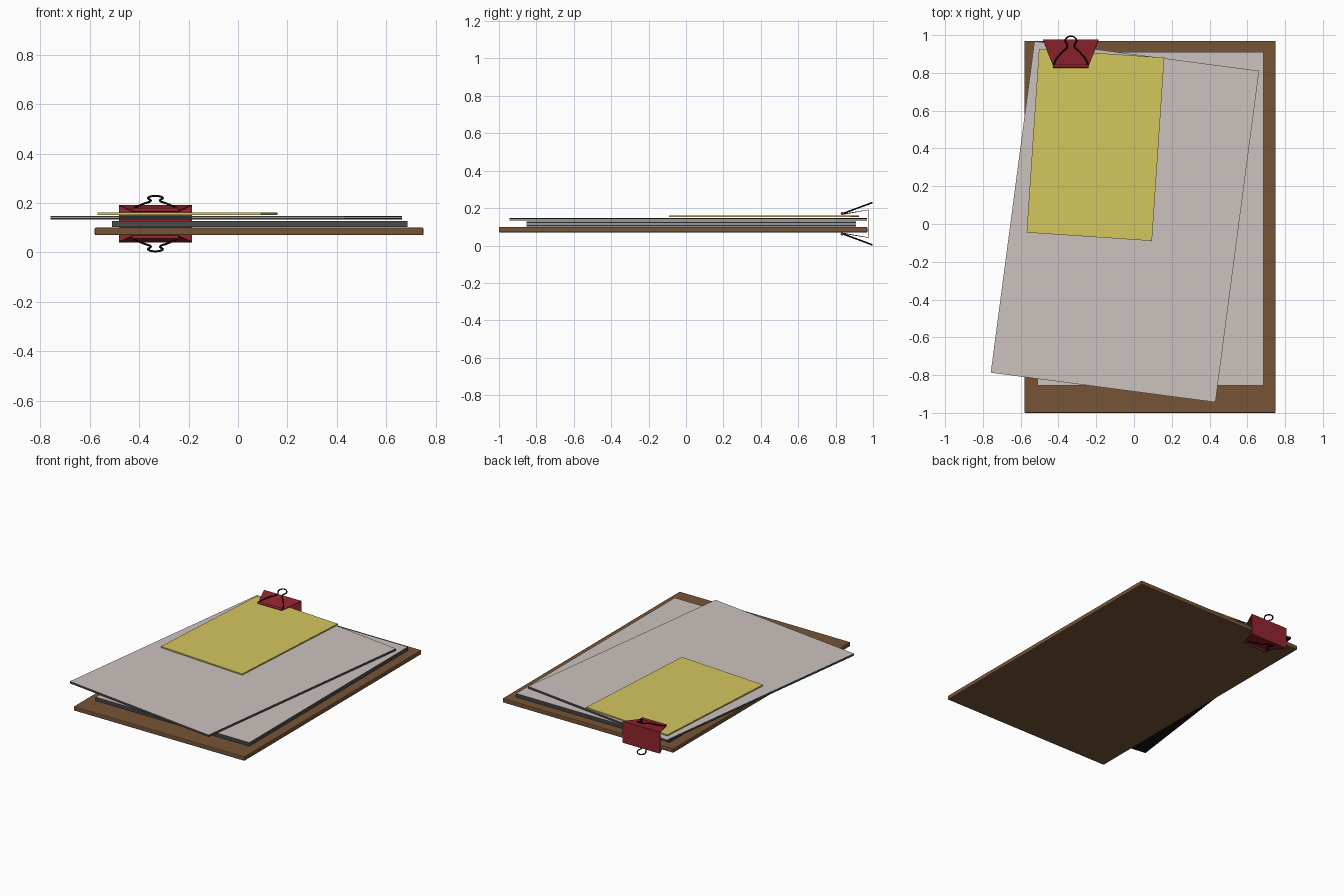
import bpy, bmesh, math
from mathutils import Matrix, Vector

cube = bpy.data.objects.get("Cube")
if cube:
    bpy.data.objects.remove(cube, do_unlink=True)


def material(name, rgb):
    mat = bpy.data.materials.new(name)
    mat.use_nodes = True
    color = (*rgb, 1)
    mat.diffuse_color = color
    mat.node_tree.nodes["Principled BSDF"].inputs["Base Color"].default_value = color
    return mat


wood = material("brown wood", (0.18, 0.09, 0.037))
paper = material("off-white paper", (0.60, 0.54, 0.51))
paper_edge = material("grey paper edge", (0.07, 0.07, 0.07))
paper_back = material("dark paper back", (0.006, 0.006, 0.006))
yellow = material("yellow note", (0.66, 0.57, 0.11))
red = material("red enamel", (0.29, 0.018, 0.028))
wire_black = material("black wire", (0.006, 0.006, 0.006))


def add_mesh(name, bm, mats):
    bmesh.ops.recalc_face_normals(bm, faces=bm.faces)
    mesh = bpy.data.meshes.new(name)
    bm.to_mesh(mesh)
    bm.free()
    obj = bpy.data.objects.new(name, mesh)
    bpy.context.collection.objects.link(obj)
    for mat in mats:
        mesh.materials.append(mat)
    return obj


def slab(name, center, size, z0, z1, mats, angle=0):
    """Flat box; with three materials they go on top, sides and underside."""
    bm = bmesh.new()
    bmesh.ops.create_cube(bm, size=1)
    bmesh.ops.scale(bm, vec=(*size, z1 - z0), verts=bm.verts)
    obj = add_mesh(name, bm, mats)
    obj.location = (*center, (z0 + z1) / 2)
    obj.rotation_euler.z = math.radians(angle)
    if len(mats) == 3:
        for face in obj.data.polygons:
            face.material_index = 1 - round(face.normal.z)
    return obj


# Backing board with softened edges
board = slab("board", (0.085, -0.015), (1.33, 1.97), 0.07, 0.1, [wood])
bevel = board.modifiers.new("soft edges", "BEVEL")
bevel.width = 0.005
bevel.segments = 2

# Straight stack of sheets, then the turned stack on top of it
sheet_mats = [paper, paper_edge, paper_back]
for i in range(3):
    z = 0.102 + i * 0.009
    slab(f"lower_sheet_{i + 1}", (0.088, 0.028), (1.196, 1.764), z, z + 0.008, sheet_mats)
for i in range(2):
    z = 0.133 + i * 0.0075
    slab(f"upper_sheet_{i + 1}", (-0.048, 0.012), (1.2, 1.77), z, z + 0.0065,
         sheet_mats, -7.5)

# Yellow note
slab("yellow_note", (-0.204, 0.418), (0.665, 0.973), 0.152, 0.161, [yellow], -3.85)

# Binder clip: bent steel body from a (y, z, half width) profile
CLIP_X = -0.334
MID_Z = 0.1165
JAW_Y, JAW_RISE = 0.835, 0.05
SPINE_Y, SPINE_RISE = 0.974, 0.074
bm = bmesh.new()
profile = [(JAW_Y, JAW_RISE, 0.094), (SPINE_Y, SPINE_RISE, 0.147),
           (SPINE_Y, -SPINE_RISE, 0.147), (JAW_Y, -JAW_RISE, 0.094)]
rows = [[bm.verts.new((CLIP_X + s * w, y, MID_Z + z)) for s in (-1, 1)]
        for y, z, w in profile]
for a, b in zip(rows, rows[1:]):
    bm.faces.new((a[0], a[1], b[1], b[0]))
body = add_mesh("clip_body", bm, [red])
solid = body.modifiers.new("steel thickness", "SOLIDIFY")
solid.thickness = 0.005
solid.offset = 0

# Wire handle outline: half width against distance along the handle
half_wire = [(0.084, 0.0), (0.088, 0.08), (0.05, 0.45), (0.019, 0.66),
             (0.021, 0.74), (0.03, 0.84), (0.022, 0.95)]
outline = [(-w, t) for w, t in half_wire] + [(0, 1)] + half_wire[::-1]

for side, label in ((1, "upper"), (-1, "lower")):
    # Rolled lip holding the wire
    bm = bmesh.new()
    bmesh.ops.create_cone(bm, cap_ends=True, segments=12, radius1=0.008,
                          radius2=0.008, depth=0.188,
                          matrix=Matrix.Rotation(math.pi / 2, 4, "Y"))
    lip = add_mesh(f"clip_{label}_lip", bm, [red])
    lip.location = (CLIP_X, JAW_Y, MID_Z + side * (JAW_RISE + 0.005))
    for face in lip.data.polygons:
        face.use_smooth = len(face.vertices) == 4

    # Bent wire handle
    curve = bpy.data.curves.new(f"clip_{label}_handle", "CURVE")
    curve.dimensions = "3D"
    curve.bevel_depth = 0.0042
    curve.bevel_resolution = 2
    curve.resolution_u = 5
    spline = curve.splines.new("BEZIER")
    spline.bezier_points.add(len(outline) - 1)
    start = Vector((CLIP_X, JAW_Y, MID_Z + side * 0.053))
    reach = Vector((0, 0.159, side * 0.059))
    for point, (w, t) in zip(spline.bezier_points, outline):
        point.co = start + reach * t + Vector((w, 0, 0))
        point.handle_left_type = point.handle_right_type = "AUTO"
    curve.materials.append(wire_black)
    handle = bpy.data.objects.new(f"clip_{label}_handle", curve)
    bpy.context.collection.objects.link(handle)
